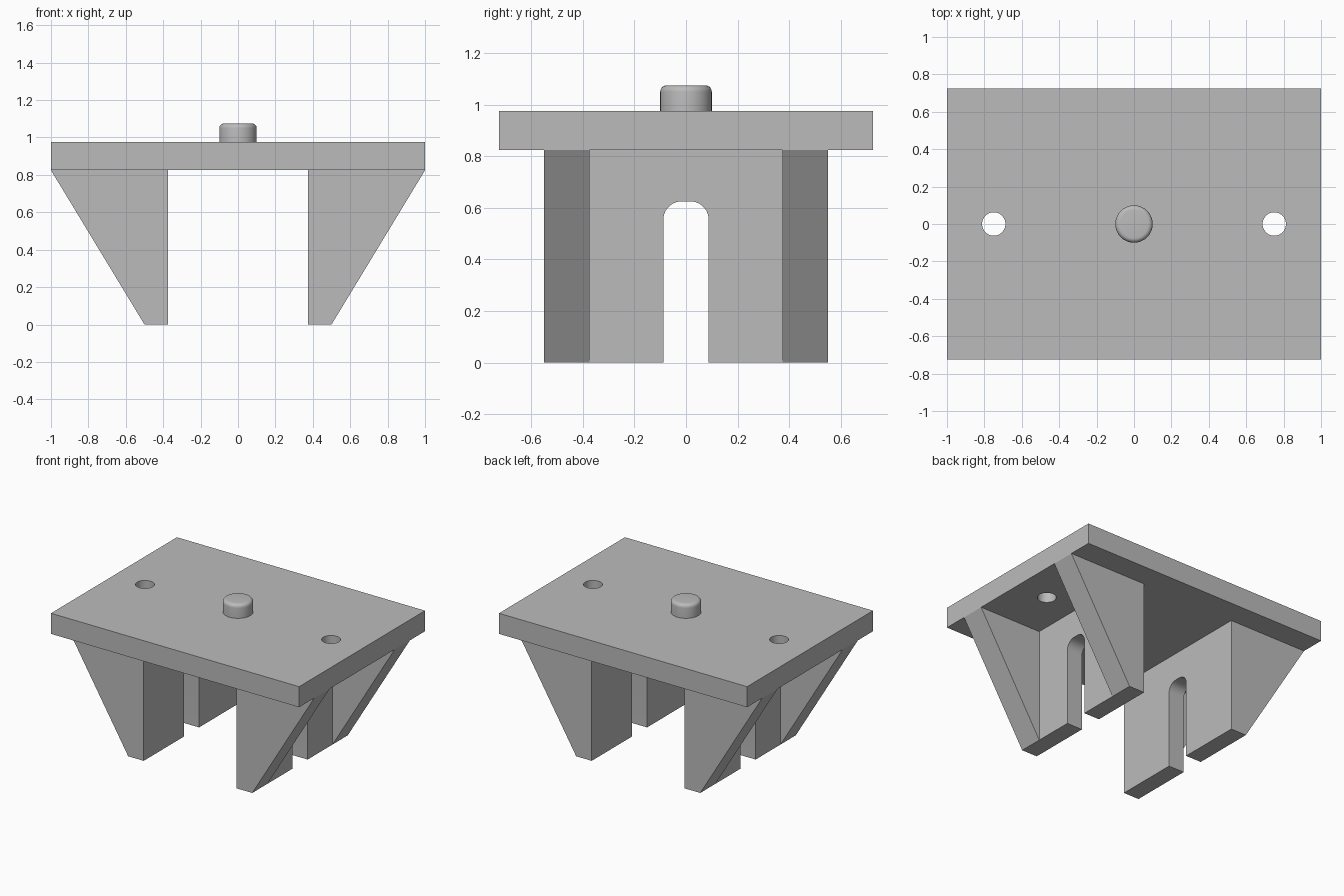
import bpy, bmesh, math
from mathutils import Vector

cube = bpy.data.objects.get("Cube")
if cube:
    bpy.data.objects.remove(cube)

grey = bpy.data.materials.new("plain_grey")
grey.use_nodes = True
grey.diffuse_color = (0.5, 0.5, 0.5, 1)
grey.node_tree.nodes["Principled BSDF"].inputs["Base Color"].default_value = (0.5, 0.5, 0.5, 1)

PLATE_BOTTOM, PLATE_TOP = 0.825, 0.975


def prism(name, points, direction):
    """Extrude a flat outline along a direction into a closed solid."""
    bm = bmesh.new()
    face = bm.faces.new([bm.verts.new(p) for p in points])
    top = bmesh.ops.extrude_face_region(bm, geom=[face])["geom"]
    bmesh.ops.translate(bm, vec=Vector(direction),
                        verts=[v for v in top if isinstance(v, bmesh.types.BMVert)])
    bmesh.ops.recalc_face_normals(bm, faces=bm.faces)
    mesh = bpy.data.meshes.new(name)
    bm.to_mesh(mesh)
    bm.free()
    mesh.materials.append(grey)
    obj = bpy.data.objects.new(name, mesh)
    bpy.context.collection.objects.link(obj)
    return obj


def box(name, x0, x1, y, z0, z1):
    outline = [(x0, -y, z0), (x1, -y, z0), (x1, -y, z1), (x0, -y, z1)]
    return prism(name, outline, (0, 2 * y, 0))


def circle(x, y, z, r, n=48):
    return [(x + r * math.cos(a), y + r * math.sin(a), z)
            for a in (math.tau * i / n for i in range(n))]


def activate(obj):
    bpy.ops.object.select_all(action="DESELECT")
    obj.select_set(True)
    bpy.context.view_layer.objects.active = obj


def cut(obj, cutter):
    """Subtract the cutter from the object, then discard it."""
    cutter.hide_render = True
    activate(obj)
    mod = obj.modifiers.new("cut", "BOOLEAN")
    mod.operation, mod.solver, mod.object = "DIFFERENCE", "EXACT", cutter
    bpy.ops.object.modifier_apply(modifier=mod.name)
    bpy.data.objects.remove(cutter)


def smooth(obj):
    activate(obj)
    bpy.ops.object.shade_smooth_by_angle(angle=math.radians(30))


# Table plate with two through holes
plate = box("top_plate", -1, 1, 0.725, PLATE_BOTTOM, PLATE_TOP)
for x in (-0.75, 0.75):
    cut(plate, prism("hole_cutter", circle(x, 0, 0.7, 0.0625), (0, 0, 0.5)))
smooth(plate)

# Rounded central button
button = prism("centre_button", circle(0, 0, PLATE_TOP, 0.1), (0, 0, 0.1))
activate(button)
bevel = button.modifiers.new("rounded_rim", "BEVEL")
bevel.width, bevel.segments = 0.025, 6
bevel.limit_method = "WEIGHT"
weights = button.data.attributes.new("bevel_weight_edge", "FLOAT", "EDGE")
for edge in button.data.edges:
    top_edge = all(button.data.vertices[v].co.z > 1.05 for v in edge.vertices)
    weights.data[edge.index].value = float(top_edge)
bpy.ops.object.modifier_apply(modifier=bevel.name)
smooth(button)

# Slot outline: straight sides and rounded upper corners
HALF, SLOT_TOP, R = 0.0875, 0.625, 0.07
arch = [(0, -HALF, -0.1), (0, HALF, -0.1)]
for centre, start in ((HALF - R, 0), (R - HALF, 90)):
    for i in range(11):
        a = math.radians(start + 9 * i)
        arch.append((0, centre + R * math.cos(a), SLOT_TOP - R + R * math.sin(a)))

# Slotted legs with a sloping gusset at each end
for name, side in (("left_leg", 1), ("right_leg", -1)):
    profile = [(0.375, 0), (0.5, 0), (1, PLATE_BOTTOM), (0.375, PLATE_BOTTOM)]
    leg = prism(name, [(side * x, -0.55, z) for x, z in profile], (0, 1.1, 0))
    x0, x1 = sorted((side * 0.5, side * 1.2))
    cut(leg, box("pocket_cutter", x0, x1, 0.375, -0.1, 0.95))
    cut(leg, prism("slot_cutter", [(side * 0.2, y, z) for _, y, z in arch],
                   (side * 0.5, 0, 0)))
    smooth(leg)
